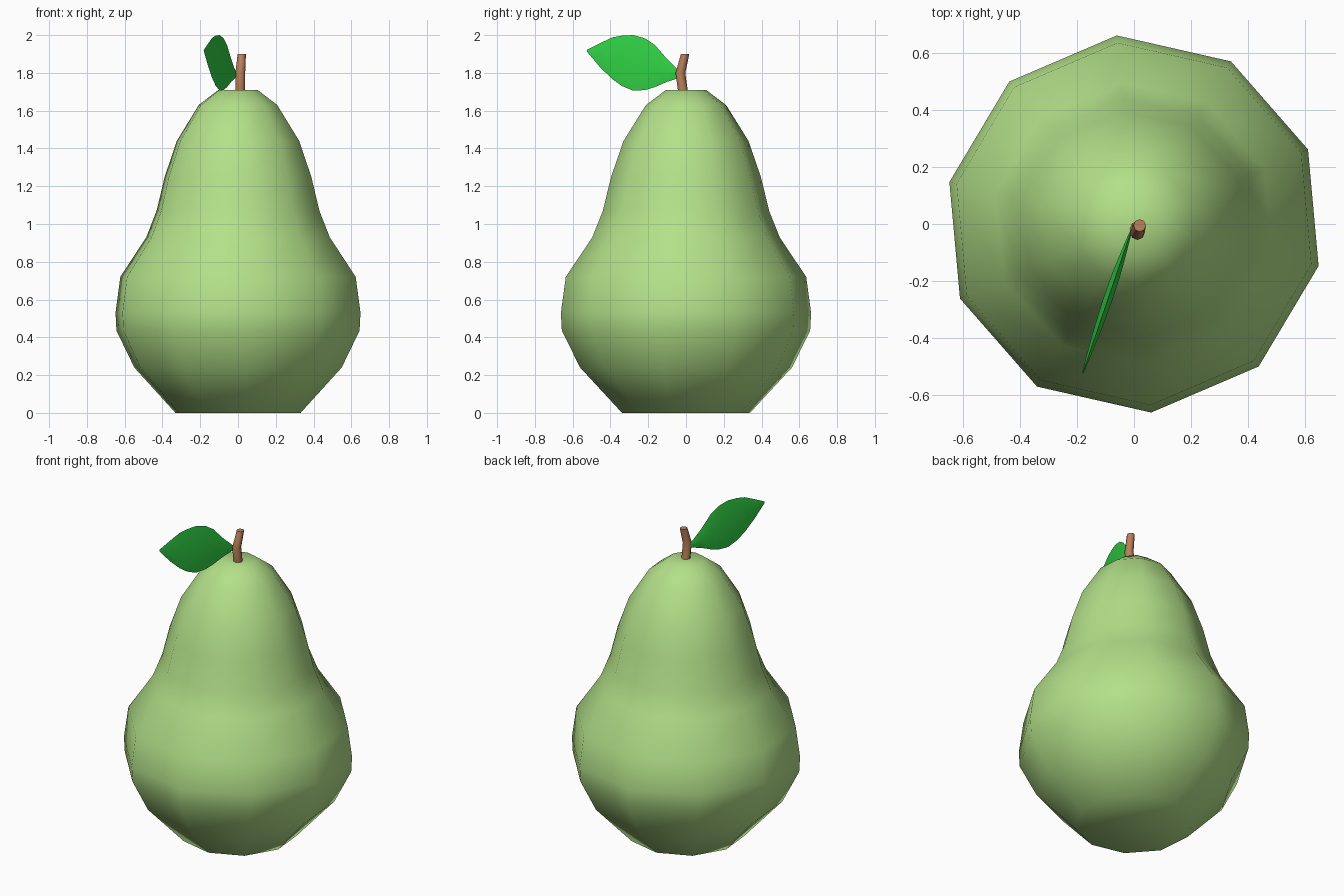
import bpy, math
from mathutils import Vector

if "Cube" in bpy.data.objects:
    bpy.data.objects.remove(bpy.data.objects["Cube"])


def make_object(name, verts, faces, color):
    mesh = bpy.data.meshes.new(name)
    mesh.from_pydata(verts, [], faces)
    mesh.shade_smooth()
    mat = bpy.data.materials.new(name + "_material")
    mat.diffuse_color = (*color, 1)
    mat.use_nodes = True
    mat.node_tree.nodes["Principled BSDF"].inputs["Base Color"].default_value = mat.diffuse_color
    mesh.materials.append(mat)
    obj = bpy.data.objects.new(name, mesh)
    bpy.context.collection.objects.link(obj)
    return obj


def loft(rings):
    """Skin equal-sized closed rings and cap both ends."""
    n = len(rings[0])
    verts = [p for ring in rings for p in ring]
    faces = [(i * n + j, i * n + (j + 1) % n, (i + 1) * n + (j + 1) % n, (i + 1) * n + j)
             for i in range(len(rings) - 1) for j in range(n)]
    faces.append(tuple(reversed(range(n))))
    faces.append(tuple(range(len(verts) - n, len(verts))))
    return verts, faces


def circle(center, radius, sides, start=0.0):
    c = Vector(center)
    angles = [start + math.tau * k / sides for k in range(sides)]
    return [c + Vector((radius * math.cos(a), radius * math.sin(a), 0)) for a in angles]


# Pear body: ten-sided lathe, (radius, height)
profile = [(0.34, 0), (0.563, 0.24), (0.66, 0.435), (0.665, 0.53), (0.639, 0.72),
           (0.498, 0.93), (0.442, 1.07), (0.398, 1.25), (0.332, 1.44),
           (0.213, 1.63), (0.106, 1.71)]
make_object("pear_body",
            *loft([circle((0, 0, z), r, 10, math.radians(-12.8)) for r, z in profile]),
            (0.45, 0.75, 0.25))

# Stem: bent tapered tube, (x, y, z, radius)
stem = [(0.012, -0.012, 1.66, 0.026), (0.012, -0.017, 1.71, 0.026),
        (0.012, -0.03, 1.80, 0.026), (0.016, -0.017, 1.85, 0.024),
        (0.02, -0.005, 1.90, 0.022)]
stem_obj = make_object("stem", *loft([circle((x, y, z), r, 8) for x, y, z, r in stem]),
                       (0.5, 0.22, 0.1))

# Leaf: upright lens-shaped blade, (y, upper z, lower z, half thickness)
leaf = [(-0.03, 1.805, 1.775, 0.004), (-0.10, 1.873, 1.753, 0.010),
        (-0.164, 1.947, 1.725, 0.014), (-0.217, 1.983, 1.709, 0.016),
        (-0.28, 2.0, 1.706, 0.016), (-0.34, 1.997, 1.731, 0.014),
        (-0.39, 1.988, 1.767, 0.012), (-0.455, 1.957, 1.83, 0.008),
        (-0.524, 1.922, 1.912, 0.002)]
along = Vector((-0.165, -0.48, 0)).normalized()
side = Vector((-along.y, along.x, 0))
rings = []
for y, top, low, t in leaf:
    p = Vector((0.34 * y - 0.002, y, 0))
    mid = (top + low) / 2
    rings.append([p + Vector((0, 0, top)), p - side * t + Vector((0, 0, mid)),
                  p + Vector((0, 0, low)), p + side * t + Vector((0, 0, mid))])
leaf_obj = make_object("leaf", *loft(rings), (0.03, 0.65, 0.06))

# Crisp stem end and leaf rim
for obj in (stem_obj, leaf_obj):
    bpy.ops.object.select_all(action='DESELECT')
    obj.select_set(True)
    bpy.context.view_layer.objects.active = obj
    bpy.ops.object.shade_smooth_by_angle(angle=math.radians(50))
